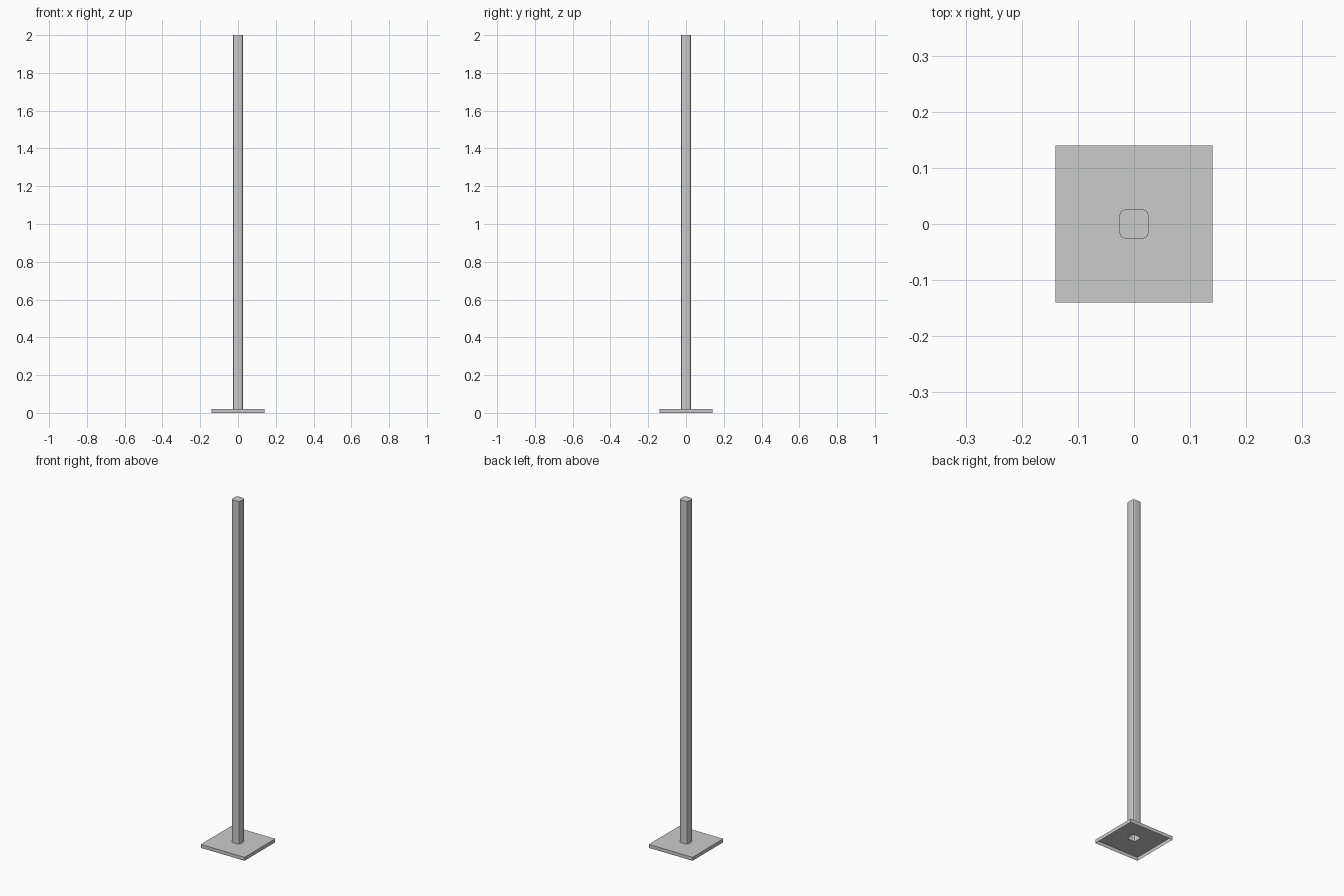
import bpy, bmesh
from math import sin, cos, pi

if "Cube" in bpy.data.objects:
    bpy.data.objects.remove(bpy.data.objects["Cube"])

PLATE, THICK = 0.14, 0.02           # half width and height of the foot plate
POLE, TOP = 0.0265, 2.0             # half width and top of the pole
RADIUS, SEG = 0.0125, 2             # rounded pole corners


def finish(name, bm):
    mesh = bpy.data.meshes.new(name)
    bm.to_mesh(mesh)
    bm.free()
    obj = bpy.data.objects.new(name, mesh)
    bpy.context.collection.objects.link(obj)


def pole_corners(bm, z):
    """Four rounded corners, each a list of vertices, counter-clockwise."""
    c = POLE - RADIUS
    corners = []
    for q, (sx, sy) in enumerate([(1, 1), (-1, 1), (-1, -1), (1, -1)]):
        angles = [(q + i / SEG) * pi / 2 for i in range(SEG + 1)]
        corners.append([bm.verts.new((sx * c + RADIUS * cos(a),
                                      sy * c + RADIUS * sin(a), z)) for a in angles])
    return corners


def walls(bm, low, high):
    n = len(low)
    for i in range(n):
        j = (i + 1) % n
        bm.faces.new((low[i], low[j], high[j], high[i]))


# Foot plate: open underneath, with a hole where the hollow pole joins
bm = bmesh.new()
signs = [(1, 1), (-1, 1), (-1, -1), (1, -1)]
low, high = [[bm.verts.new((x * PLATE, y * PLATE, z)) for x, y in signs]
             for z in (0, THICK)]
walls(bm, low, high)
hole = pole_corners(bm, THICK)
for q in range(4):
    n = (q + 1) % 4
    for a, b in zip(hole[q], hole[q][1:]):
        bm.faces.new((high[q], b, a))
    bm.faces.new((high[q], high[n], hole[n][0], hole[q][-1]))
finish("foot_plate", bm)

# Pole: hollow tube, closed on top
bm = bmesh.new()
bottom = sum(pole_corners(bm, THICK), [])
top = sum(pole_corners(bm, TOP), [])
walls(bm, bottom, top)
bm.faces.new(top)
finish("pole", bm)
